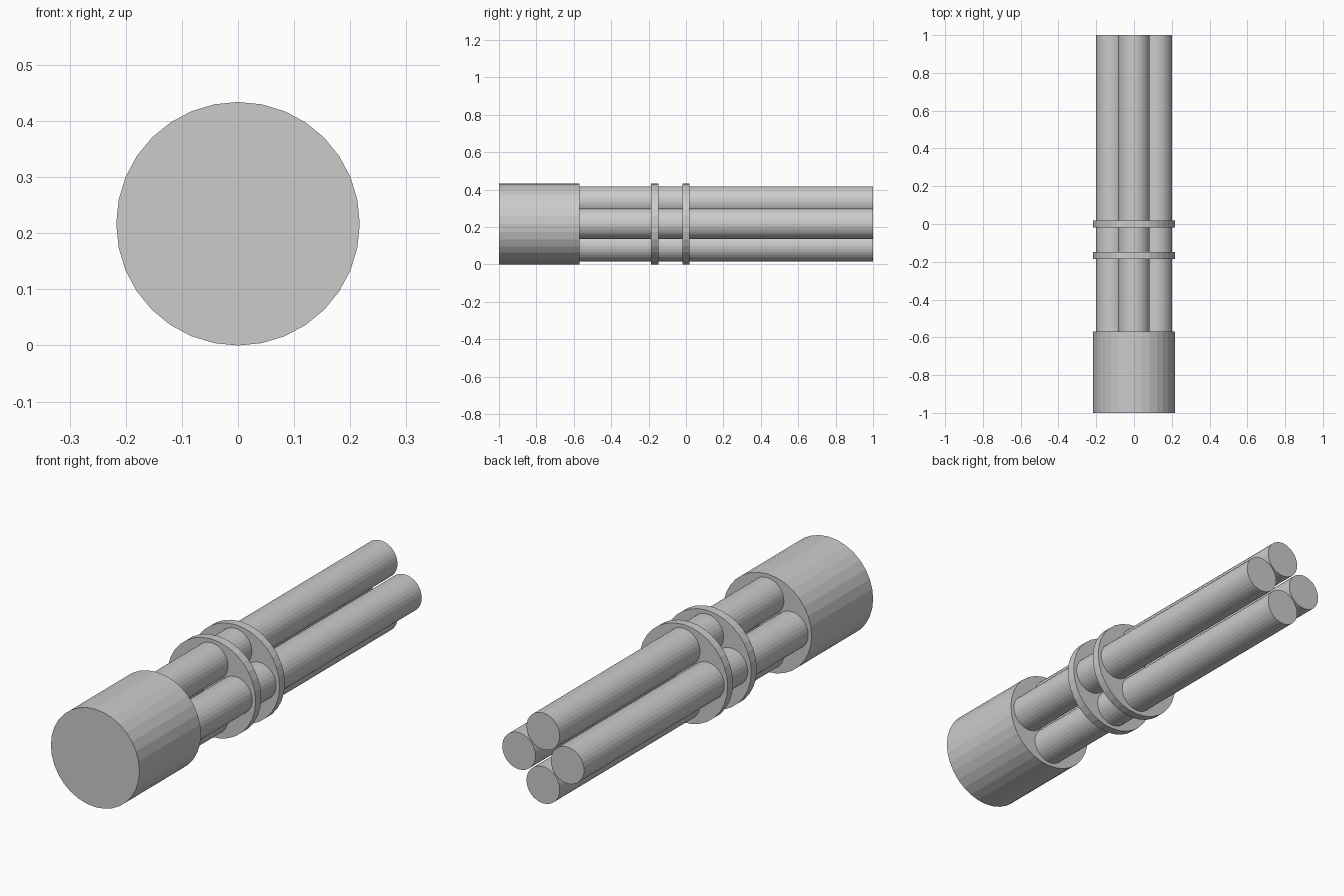
import bpy, math

if "Cube" in bpy.data.objects:
    bpy.data.objects.remove(bpy.data.objects["Cube"])

AXIS_Z = 0.217      # height of the central axis
R_BODY = 0.217      # radius of base and clamp rings
R_TUBE = 0.0815     # radius of each tube
OFFSET = 0.119      # tube distance from the axis


def rod(name, radius, y0, y1, x=0.0, z=AXIS_Z):
    """Flat-shaded 32-sided cylinder lying along y."""
    bpy.ops.mesh.primitive_cylinder_add(
        vertices=32, radius=radius, depth=y1 - y0,
        location=(x, (y0 + y1) / 2, z), rotation=(math.pi / 2, 0, 0))
    ob = bpy.context.object
    ob.name = name
    return ob


# Base housing at the front end
rod("base_housing", R_BODY, -1.0, -0.569)

# Two thin clamp rings
rod("clamp_ring_front", R_BODY, -0.186, -0.147)
rod("clamp_ring_rear", R_BODY, -0.019, 0.018)

# Four full-length tubes around the axis
for i, side in enumerate(("right", "top", "left", "bottom")):
    a = i * math.pi / 2
    rod("tube_" + side, R_TUBE, -1.0, 1.0,
        OFFSET * math.cos(a), AXIS_Z + OFFSET * math.sin(a))
